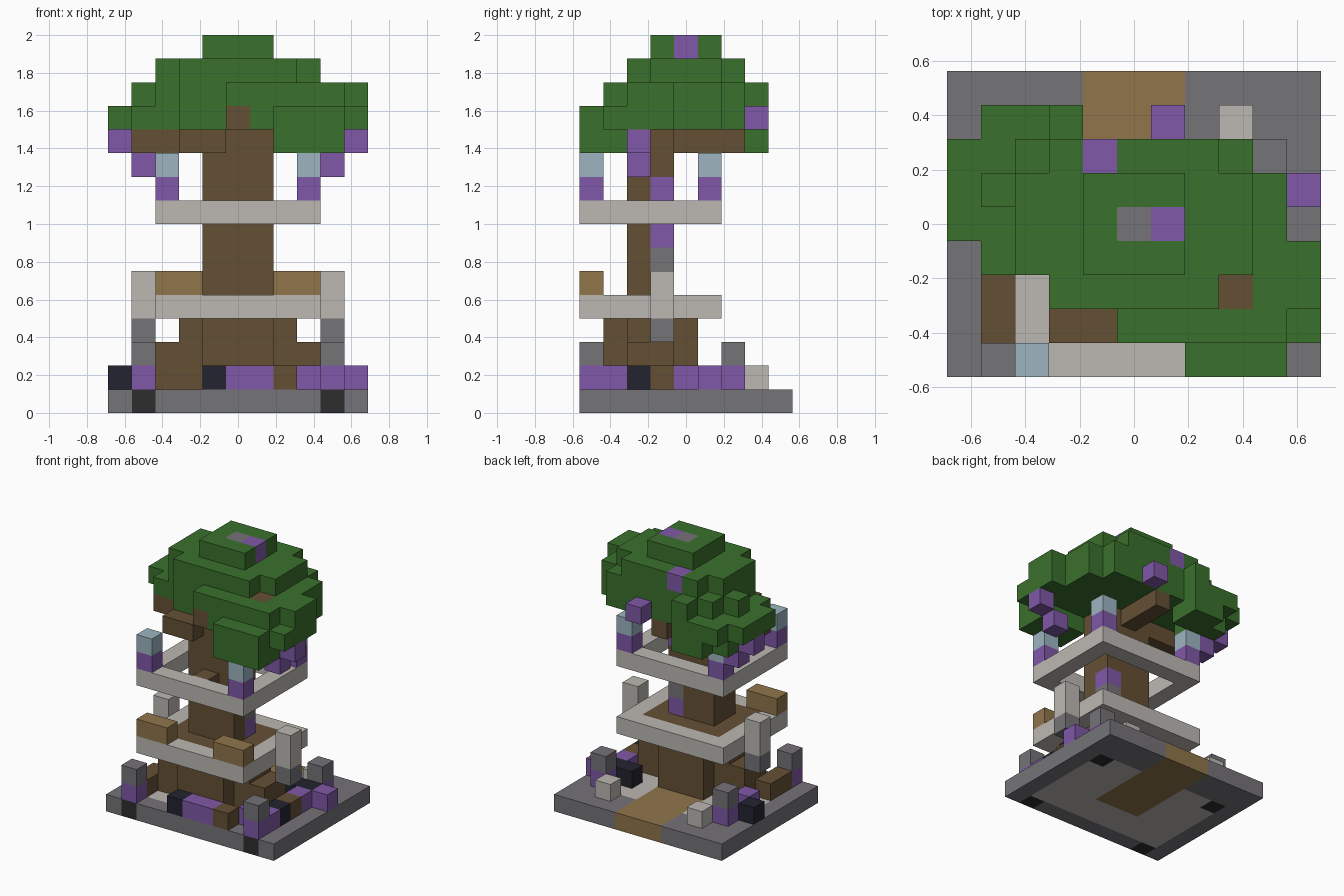
import bpy
import bmesh
from mathutils import Vector

default_cube = bpy.data.objects.get("Cube")
if default_cube:
    bpy.data.objects.remove(default_cube, do_unlink=True)

UNIT = 0.125
ORIGIN = Vector((-5.5, -4.5, 0))
DIRECTIONS = [Vector(d) for d in ((1, 0, 0), (-1, 0, 0), (0, 1, 0), (0, -1, 0), (0, 0, 1), (0, 0, -1))]


def linear(hex_text):
    values = [int(hex_text[n:n + 2], 16) / 255 for n in (0, 2, 4)]
    return [v / 12.92 if v < 0.04045 else ((v + 0.055) / 1.055) ** 2.4 for v in values] + [1]


def make_material(name, hex_text):
    mat = bpy.data.materials.new(name)
    mat.use_nodes = True
    mat.diffuse_color = linear(hex_text)
    shader = mat.node_tree.nodes["Principled BSDF"]
    shader.inputs["Base Color"].default_value = linear(hex_text)
    shader.inputs["Roughness"].default_value = 0.9
    return mat


PALETTE = {
    "stone": "757377", "black": "2d2d2d", "pale_stone": "bcb8b3",
    "path_tan": "90754b", "bark": "655034", "purple": "8058a8",
    "navy": "22232f", "glass_blue": "9db5c0", "leaf": "3a702c",
}
NAMES = list(PALETTE)
MATERIALS = [make_material(name, PALETTE[name]) for name in NAMES]
cells = {}


def span(value):
    return range(value[0], value[1] + 1) if isinstance(value, tuple) else (value,)


def fill(part, colour, x, y, z):
    """Fill a block of grid cells; a later fill replaces an earlier one."""
    for i in span(x):
        for j in span(y):
            for k in span(z):
                cells[i, j, k] = (part, NAMES.index(colour))


def fill_rows(part, colour, z, rows):
    for y, x in rows.items():
        fill(part, colour, x, y, z)


def ring(part, z):
    """Square walkway one cell wide."""
    for y in (0, 5):
        fill(part, "pale_stone", (2, 8), y, z)
    for x in (2, 8):
        fill(part, "pale_stone", x, (0, 5), z)


# Base slab with paved floor and a path to the back
fill("base", "stone", (0, 10), (0, 8), 0)
fill("base", "pale_stone", (1, 9), (1, 6), 0)
fill("base", "path_tan", (4, 6), (3, 8), 0)

# Lower posts on black footings, and pale blocks beside the path
for x in (1, 9):
    for y in (0, 6):
        fill("base", "black", x, y, 0)
        fill("lower_post", "purple", x, y, 1)
        fill("lower_post", "stone", x, y, 2)
for x in (2, 8):
    fill("path_block", "pale_stone", x, 7, 1)

# Trunk and spreading roots
fill("trunk", "bark", (4, 6), (1, 4), (1, 3))
fill("trunk", "bark", (3, 7), (2, 3), (1, 3))
fill("trunk", "bark", (2, 8), (2, 3), (1, 2))
fill("trunk", "bark", (4, 6), (2, 3), (4, 11))
fill("root", "bark", 1, (1, 2), 1)
fill("root", "bark", 9, 3, 1)
fill("root", "bark", 7, 0, 1)
for z, colour in ((5, "purple"), (6, "stone"), (7, "purple"), (9, "purple")):
    fill("trunk", colour, 6, 3, z)

# Ground plants
for x, y in ((5, 0), (6, 0), (8, 1), (9, 1), (9, 4), (10, 5), (1, 4)):
    fill("ground_plant", "purple", x, y, 1)
for x, y in ((4, 0), (9, 2), (9, 5), (8, 5), (0, 5)):
    fill("dark_rock", "navy", x, y, 1)

# Lower deck with benches and side pillars
fill("lower_deck", "bark", (3, 7), (1, 4), 4)
ring("lower_deck", 4)
for x in ((2, 3), (7, 8)):
    fill("bench", "path_tan", x, 0, 5)
for x in (1, 9):
    fill("side_pillar", "stone", x, 3, 3)
    fill("side_pillar", "pale_stone", x, 3, (4, 5))

# Upper deck with corner lamps
ring("upper_deck", 8)
fill("trunk", "bark", 5, 1, 8)
for x in (2, 8):
    for y in (0, 5):
        fill("corner_lamp", "purple", x, y, 9)
        fill("corner_lamp", "glass_blue", x, y, 10)

# Canopy, one layer of rows at a time
fill_rows("canopy", "leaf", 11, {0: (7, 9), 1: (7, 9), 5: (1, 2), 6: (1, 3), 7: (2, 3)})
fill_rows("canopy", "leaf", 12, {0: (7, 9), 1: (5, 10), 2: (3, 10), 3: (1, 10),
                                 4: (0, 9), 5: (0, 9), 6: (0, 8), 7: (1, 3)})
fill_rows("canopy", "leaf", 13, {1: (5, 9), 2: (3, 10), 3: (2, 10), 4: (2, 9),
                                 5: (1, 9), 6: (2, 8), 7: 3})
fill("canopy", "leaf", (3, 7), (2, 6), 14)
fill("canopy", "leaf", (2, 8), (3, 5), 14)
fill("canopy", "leaf", (4, 6), (3, 5), 15)

# Branches
fill("branch", "bark", (1, 3), 3, 11)
fill("branch", "bark", (3, 4), 1, 11)
fill("branch", "bark", 5, (4, 6), 11)
fill("branch", "bark", 5, 1, 12)
fill("branch", "bark", 8, 2, 13)

# Blossoms in the canopy and hanging below it
for x, y, z in ((6, 4, 15), (4, 6, 14), (6, 7, 12), (10, 2, 11), (9, 2, 10), (0, 5, 11), (1, 5, 10)):
    fill("blossom", "purple", x, y, z)
fill("crown_stone", "stone", 5, 4, 15)


def build(part):
    """Make one object from the exposed faces of a part's cells."""
    bm = bmesh.new()
    for cell, (owner, colour) in cells.items():
        if owner != part:
            continue
        for normal in DIRECTIONS:
            if tuple(int(a + b) for a, b in zip(cell, normal)) in cells:
                continue
            centre = Vector(cell) + Vector((0.5, 0.5, 0.5)) + normal / 2
            side = Vector((normal.y, normal.z, normal.x)) / 2
            up = normal.cross(side)
            corners = (-side - up, side - up, side + up, up - side)
            face = bm.faces.new([bm.verts.new((centre + c + ORIGIN) * UNIT) for c in corners])
            face.material_index = colour
    bmesh.ops.remove_doubles(bm, verts=bm.verts, dist=UNIT / 100)
    mesh = bpy.data.meshes.new(part)
    bm.to_mesh(mesh)
    bm.free()
    for mat in MATERIALS:
        mesh.materials.append(mat)
    bpy.context.collection.objects.link(bpy.data.objects.new(part, mesh))


for part_name in dict.fromkeys(owner for owner, _ in cells.values()):
    build(part_name)
